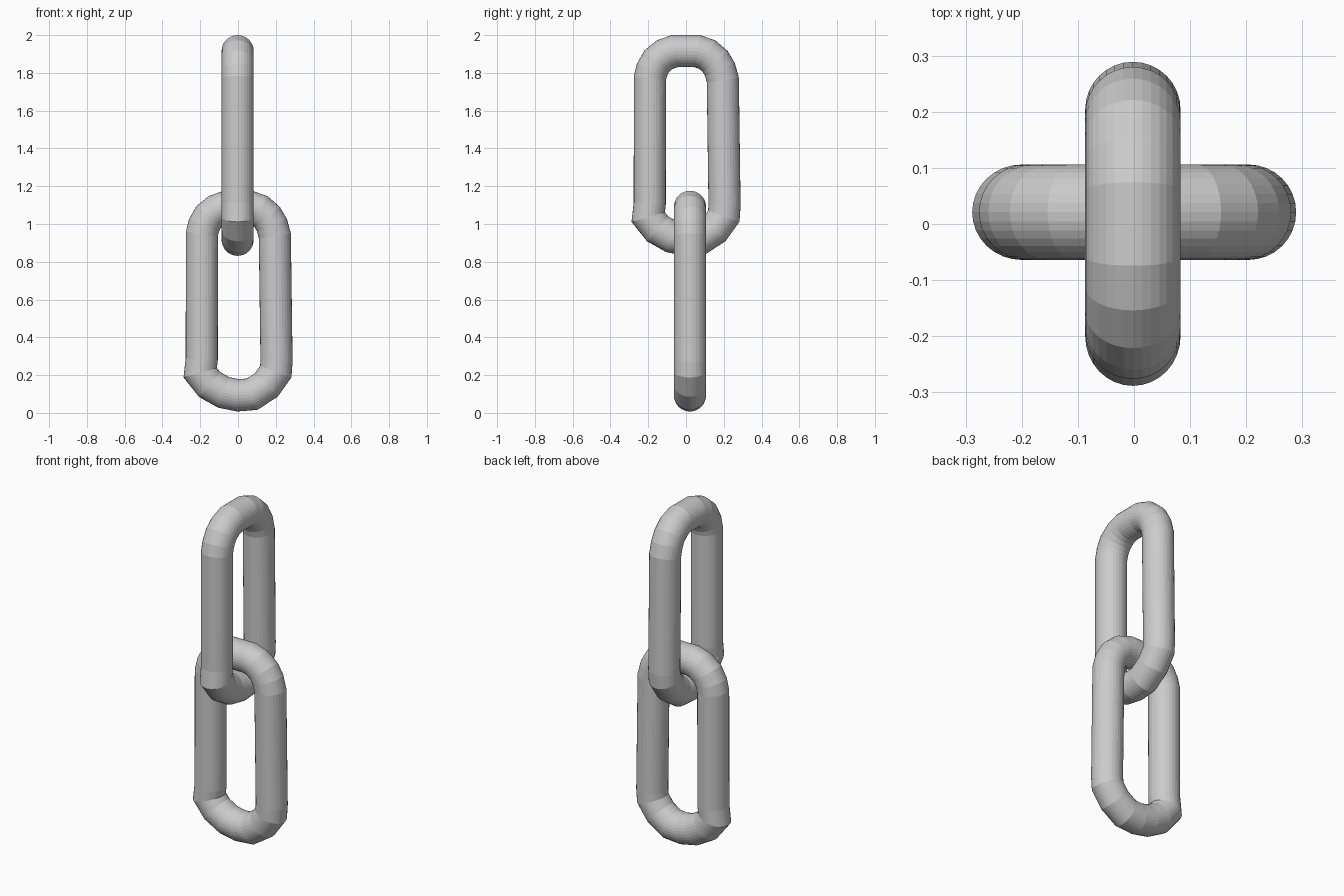
import bpy, bmesh, math
from mathutils import Vector

if "Cube" in bpy.data.objects:
    bpy.data.objects.remove(bpy.data.objects["Cube"])

RADIUS, SIDES = 0.085, 32

# Centre line of one link (across, up): straight legs, round top, slightly bent bottom
PATH = [(-0.191, 0.945), (-0.18, 0.99), (-0.155, 1.035), (-0.112, 1.07), (-0.06, 1.088),
        (0.06, 1.088), (0.112, 1.07), (0.155, 1.033), (0.18, 0.99), (0.195, 0.935),
        (0.204, 0.27), (0.2, 0.215), (0.15, 0.145), (0.075, 0.096), (0.0, 0.09),
        (-0.075, 0.105), (-0.15, 0.147), (-0.2, 0.21), (-0.192, 0.28)]


def make_link(name, location, turn):
    """Sweep a round section around the closed path with mitred corners."""
    bm = bmesh.new()
    pts = [Vector(p) for p in PATH]
    n = len(pts)
    rings = []
    for i, p in enumerate(pts):
        before = (p - pts[i - 1]).normalized()
        after = (pts[(i + 1) % n] - p).normalized()
        tangent = (before + after).normalized()
        out = Vector((-tangent.y, tangent.x)) / tangent.dot(after)
        ring = []
        for k in range(SIDES):
            a = 2 * math.pi * k / SIDES
            q = p + out * RADIUS * math.cos(a)
            ring.append(bm.verts.new((q.x, RADIUS * math.sin(a), q.y)))
        rings.append(ring)
    for i in range(n):
        a, b = rings[i], rings[(i + 1) % n]
        for k in range(SIDES):
            m = (k + 1) % SIDES
            bm.faces.new((a[k], a[m], b[m], b[k]))
    bmesh.ops.recalc_face_normals(bm, faces=bm.faces)
    mesh = bpy.data.meshes.new(name)
    bm.to_mesh(mesh)
    bm.free()
    link = bpy.data.objects.new(name, mesh)
    link.location = location
    link.rotation_euler.z = turn
    bpy.context.collection.objects.link(link)


# Two interlocked links, the upper one turned a quarter
make_link("lower_link", (0, 0.021, 0.003), 0)
make_link("upper_link", (-0.002, 0, 0.827), math.pi / 2)
